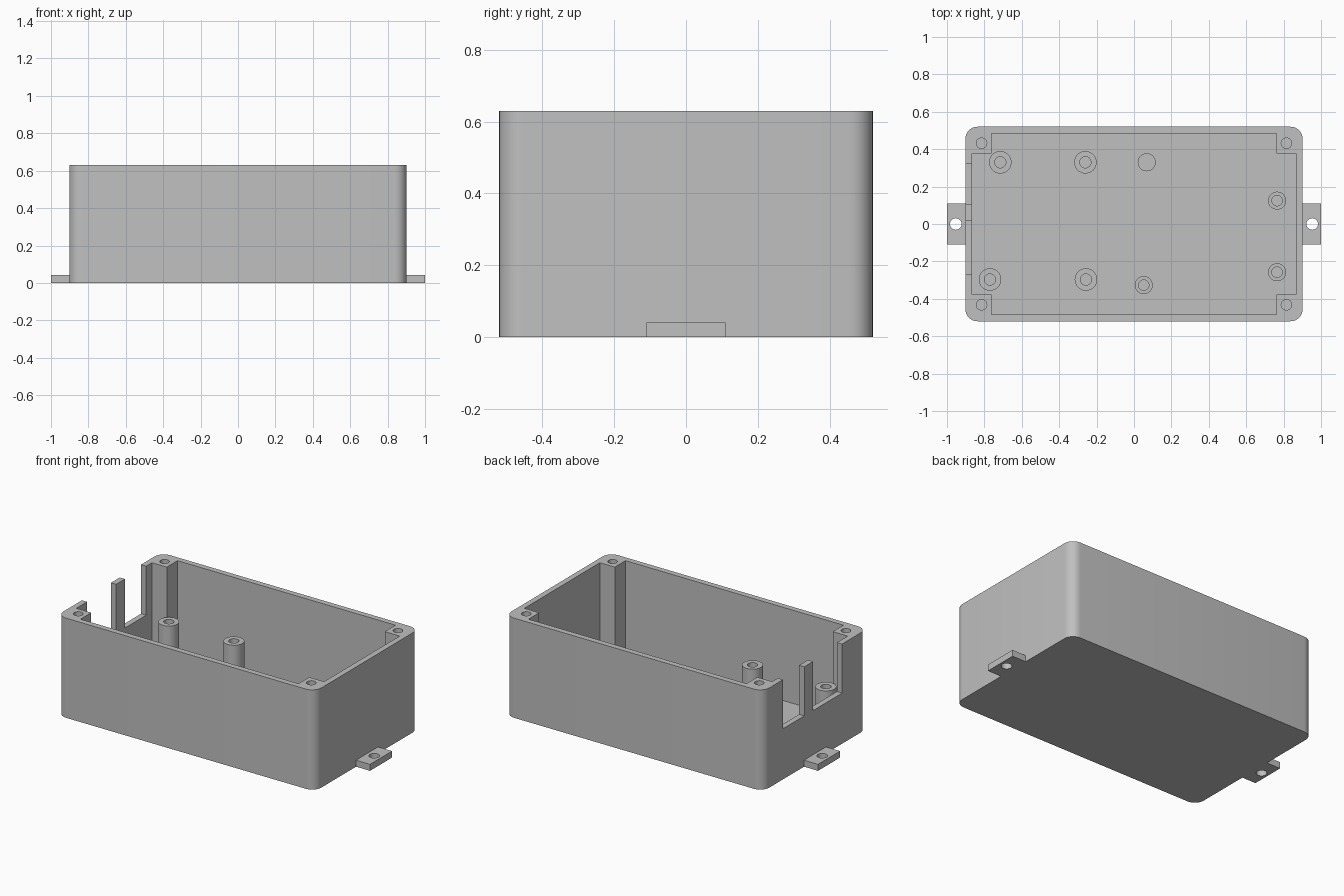
import bpy, bmesh, math

HEIGHT = 0.63
FLOOR = 0.041
WALL_X, WALL_Y = 0.902, 0.52      # outer half sizes
ROOM_X, ROOM_Y = 0.866, 0.484     # inner half sizes
POST_X, POST_Y = 0.762, 0.377     # inner edges of the corner posts

if "Cube" in bpy.data.objects:
    bpy.data.objects.remove(bpy.data.objects["Cube"])

grey = bpy.data.materials.new("light_grey_plastic")
grey.use_nodes = True
colour = (0.53, 0.53, 0.53, 1)
grey.diffuse_color = colour
grey.node_tree.nodes["Principled BSDF"].inputs["Base Color"].default_value = colour


def prism(name, outline, z0, z1):
    """Extrude a flat counter-clockwise outline from z0 to z1."""
    bm = bmesh.new()
    face = bm.faces.new([bm.verts.new((x, y, z0)) for x, y in outline])
    top = bmesh.ops.extrude_face_region(bm, geom=[face])["geom"]
    bmesh.ops.translate(bm, vec=(0, 0, z1 - z0),
                        verts=[v for v in top if isinstance(v, bmesh.types.BMVert)])
    bmesh.ops.recalc_face_normals(bm, faces=bm.faces)
    mesh = bpy.data.meshes.new(name)
    bm.to_mesh(mesh)
    bm.free()
    mesh.materials.append(grey)
    obj = bpy.data.objects.new(name, mesh)
    bpy.context.collection.objects.link(obj)
    return obj


def rect(x0, x1, y0, y1):
    return [(x0, y0), (x1, y0), (x1, y1), (x0, y1)]


def circle(x, y, r, n=32):
    return [(x + r * math.cos(math.tau * i / n), y + r * math.sin(math.tau * i / n))
            for i in range(n)]


def rounded_rect(hx, hy, r, n=8):
    points = []
    for quarter, (sx, sy) in enumerate([(1, 1), (-1, 1), (-1, -1), (1, -1)]):
        for i in range(n + 1):
            a = (quarter + i / n) * math.pi / 2
            points.append((sx * (hx - r) + r * math.cos(a), sy * (hy - r) + r * math.sin(a)))
    return points


def select(obj):
    bpy.ops.object.select_all(action="DESELECT")
    obj.select_set(True)
    bpy.context.view_layer.objects.active = obj


def cut(obj, outline, z0, z1):
    """Subtract an extruded outline from the object."""
    cutter = prism("cutter", outline, z0, z1)
    cutter.hide_render = True
    mod = obj.modifiers.new("cut", "BOOLEAN")
    mod.operation = "DIFFERENCE"
    mod.solver = "EXACT"
    mod.object = cutter
    select(obj)
    bpy.ops.object.modifier_apply(modifier=mod.name)
    bpy.data.objects.remove(cutter)


def smooth(obj):
    select(obj)
    bpy.ops.object.shade_smooth_by_angle(angle=math.radians(30))


# Open box with a cross-shaped room that leaves a solid post in each corner
box = prism("enclosure_body", rounded_rect(WALL_X, WALL_Y, 0.065), 0, HEIGHT)
room = [(ROOM_X, -POST_Y), (ROOM_X, POST_Y), (POST_X, POST_Y), (POST_X, ROOM_Y)]
room += [(-x, y) for x, y in reversed(room)]
room = room[:8] + [(-POST_X, -ROOM_Y), (POST_X, -ROOM_Y), (POST_X, -POST_Y)]
room.insert(8, (-POST_X, -POST_Y))
cut(box, room, FLOOR, HEIGHT + 0.1)

# Lid screw holes in the corner posts
for sx in (-1, 1):
    for sy in (-1, 1):
        cut(box, circle(sx * 0.815, sy * 0.432, 0.028), 0.3, HEIGHT + 0.1)

# Two connector slots, open at the top of the end wall
for y0, y1 in ((-0.27, 0.02), (0.107, 0.32)):
    cut(box, rect(-1, -0.84, y0, y1), 0.32, HEIGHT + 0.1)
smooth(box)

# Mounting tabs
for side, s in (("left", 1), ("right", -1)):
    x0, x1 = sorted((s * (WALL_X - 0.002), s))
    tab = prism(side + "_mounting_tab", rect(x0, x1, -0.11, 0.11), 0, FLOOR)
    cut(tab, circle(s * 0.953, 0, 0.031), -0.1, 0.1)
    smooth(tab)


def standoff(name, x, y, r, bore, top):
    obj = prism(name, circle(x, y, r), FLOOR - 0.005, top)
    if bore:
        cut(obj, circle(x, y, bore), FLOOR, top + 0.1)
    smooth(obj)


# Tall board standoffs
for i, (x, y) in enumerate([(-0.715, 0.33), (-0.26, 0.33), (-0.77, -0.297), (-0.257, -0.297)]):
    standoff(f"tall_standoff_{i + 1}", x, y, 0.06, 0.03, 0.316)

# Short board standoffs and a plain support peg
for i, (x, y) in enumerate([(0.052, -0.327), (0.765, 0.125), (0.765, -0.258)]):
    standoff(f"short_standoff_{i + 1}", x, y, 0.048, 0.028, 0.11)
standoff("support_peg", 0.068, 0.33, 0.048, 0, 0.11)
